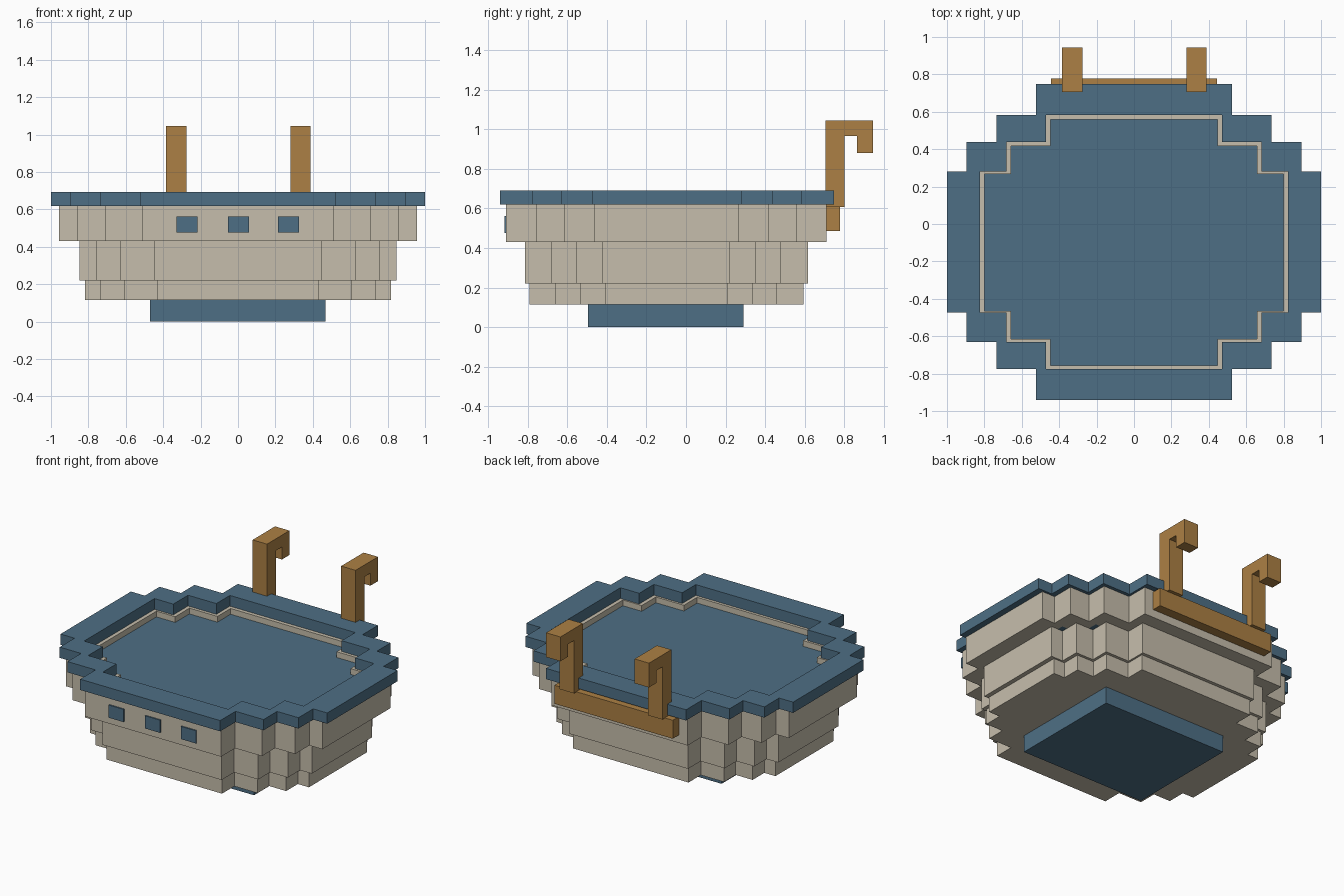
import bpy, bmesh

if "Cube" in bpy.data.objects:
    bpy.data.objects.remove(bpy.data.objects["Cube"], do_unlink=True)

CENTRE_Y = -0.099


def material(name, rgb):
    m = bpy.data.materials.new(name)
    m.use_nodes = True
    m.diffuse_color = (*rgb, 1)
    m.node_tree.nodes["Principled BSDF"].inputs["Base Color"].default_value = (*rgb, 1)
    return m


blue = material("slate blue", (0.076, 0.159, 0.235))
cream = material("warm cream", (0.565, 0.515, 0.413))
brown = material("wood brown", (0.413, 0.216, 0.058))


def finish(bm, name, mat):
    bmesh.ops.recalc_face_normals(bm, faces=bm.faces)
    mesh = bpy.data.meshes.new(name)
    bm.to_mesh(mesh)
    bm.free()
    mesh.materials.append(mat)
    obj = bpy.data.objects.new(name, mesh)
    bpy.context.collection.objects.link(obj)
    return obj


def stepped(steps):
    """Closed staircase outline mirrored from one quadrant's (x, y) corners."""
    quad = []
    for i, (x, y) in enumerate(steps):
        if i:
            quad.append((steps[i - 1][0], y))
        quad.append((x, y))
    half = quad + [(x, -y) for x, y in reversed(quad)]
    return half + [(-x, -y) for x, y in half]


def slab(name, mat, outlines, low, high, cy=CENTRE_Y):
    """Extrude an outline, with an optional second outline as a hole."""
    bm = bmesh.new()
    for outline in outlines:
        vs = [bm.verts.new((x, y + cy, low)) for x, y in outline]
        for a, b in zip(vs, vs[1:] + vs[:1]):
            bm.edges.new((a, b))
    bmesh.ops.triangle_fill(bm, edges=bm.edges[:], use_beauty=True)
    ext = bmesh.ops.extrude_face_region(bm, geom=bm.faces[:], use_keep_orig=True)
    top = [g for g in ext["geom"] if isinstance(g, bmesh.types.BMVert)]
    bmesh.ops.translate(bm, verts=top, vec=(0, 0, high - low))
    return finish(bm, name, mat)


def box(name, mat, x, y, z):
    bm = bmesh.new()
    bmesh.ops.create_cube(bm, size=1)
    for v in bm.verts:
        v.co = [r[0] if c < 0 else r[1] for c, r in zip(v.co, (x, y, z))]
    return finish(bm, name, mat)


# Stepped hull, rim and water
rim = stepped([(0.525, 0.845), (0.735, 0.68), (0.895, 0.535), (1.0, 0.377)])
rim_hole = stepped([(0.47, 0.68), (0.682, 0.535), (0.823, 0.377)])
upper = stepped([(0.51, 0.81), (0.71, 0.66), (0.86, 0.517), (0.957, 0.365)])
pool = stepped([(0.447, 0.658), (0.657, 0.517), (0.798, 0.365)])
middle = stepped([(0.447, 0.715), (0.627, 0.58), (0.76, 0.453), (0.848, 0.322)])
lower = stepped([(0.434, 0.692), (0.608, 0.56), (0.735, 0.435), (0.818, 0.31)])

slab("lower_hull", cream, [lower], 0.115, 0.22)
slab("middle_hull", cream, [middle], 0.22, 0.431)
slab("upper_hull", cream, [upper, pool], 0.431, 0.619)
slab("water", blue, [pool], 0.433, 0.58)
slab("rim", blue, [rim, rim_hole], 0.619, 0.692, cy=-0.096)

# Base block
box("base", blue, (-0.47, 0.467), (-0.495, 0.29), (0, 0.115))

# Front windows
for i, x in enumerate((-0.272, 0.002, 0.271)):
    box(f"window_{i + 1}", blue, (x - 0.056, x + 0.056), (-0.918, -0.909), (0.475, 0.561))

# Back plank with two hooked posts
box("back_plank", brown, (-0.445, 0.443), (0.705, 0.777), (0.485, 0.61))
hook = [(0.705, 0.607), (0.8, 0.607), (0.8, 0.965), (0.865, 0.965),
        (0.865, 0.88), (0.945, 0.88), (0.945, 1.045), (0.705, 1.045)]
for name, x in (("right_hook", -0.384), ("left_hook", 0.28)):
    bm = bmesh.new()
    face = bm.faces.new([bm.verts.new((x, y, z)) for y, z in hook])
    ext = bmesh.ops.extrude_face_region(bm, geom=[face], use_keep_orig=True)
    side = [g for g in ext["geom"] if isinstance(g, bmesh.types.BMVert)]
    bmesh.ops.translate(bm, verts=side, vec=(0.108, 0, 0))
    finish(bm, name, brown)
